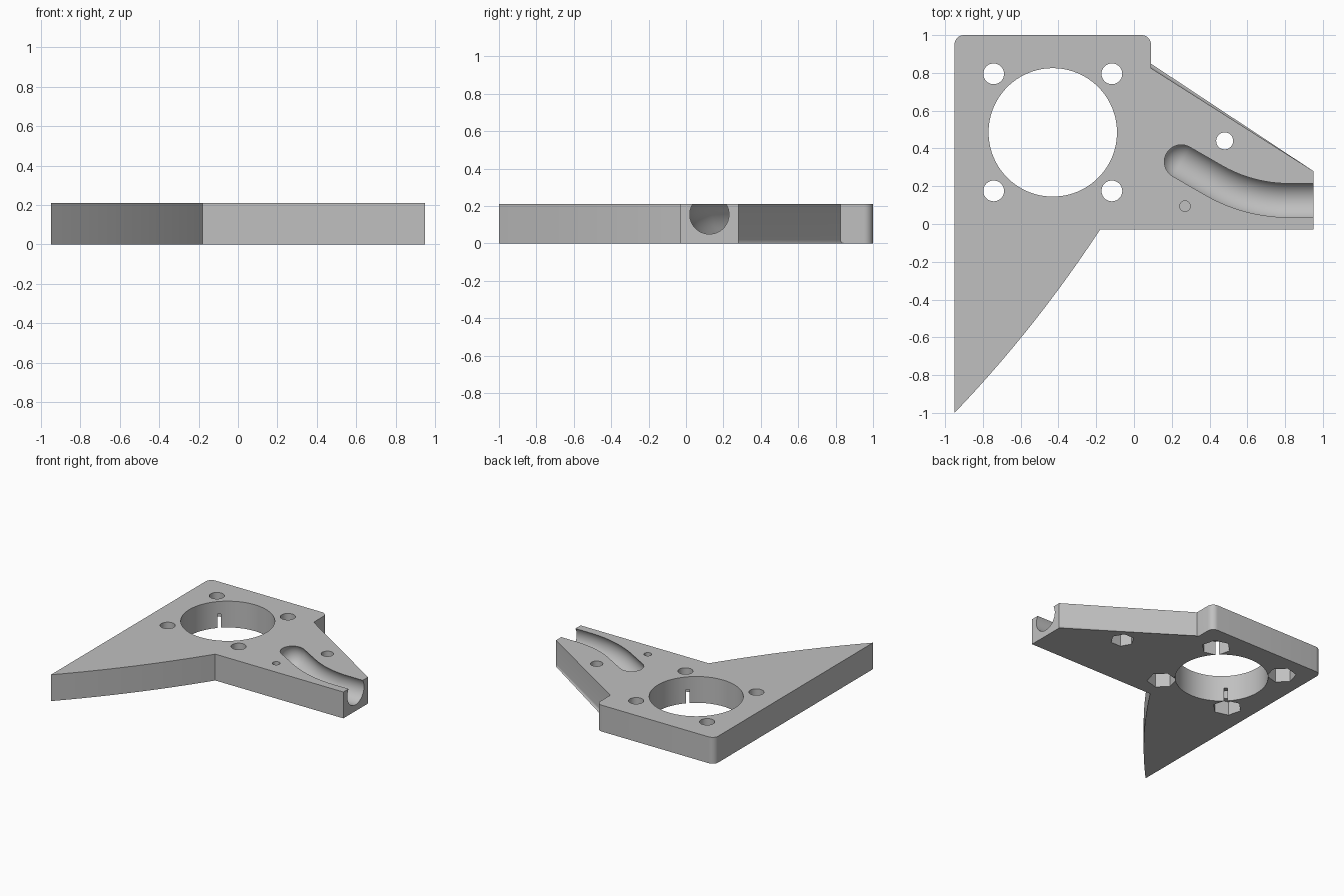
import bpy, bmesh, math
from mathutils import Vector

cube = bpy.data.objects.get("Cube")
if cube:
    bpy.data.objects.remove(cube, do_unlink=True)

T = 0.21                                  # plate thickness
RING = Vector((-0.43, 0.485))             # centre of the large opening

grey = bpy.data.materials.new("plain_grey")
grey.use_nodes = True
grey.diffuse_color = (0.53, 0.53, 0.53, 1)
grey.node_tree.nodes["Principled BSDF"].inputs["Base Color"].default_value = grey.diffuse_color


def make_object(name, bm):
    bmesh.ops.recalc_face_normals(bm, faces=bm.faces)
    mesh = bpy.data.meshes.new(name)
    bm.to_mesh(mesh)
    bm.free()
    obj = bpy.data.objects.new(name, mesh)
    bpy.context.collection.objects.link(obj)
    mesh.materials.append(grey)
    return obj


def prism(bm, points, z0, z1):
    """Extrude a flat outline between two heights."""
    low = [bm.verts.new((x, y, z0)) for x, y in points]
    high = [bm.verts.new((x, y, z1)) for x, y in points]
    bm.faces.new(low)
    bm.faces.new(high)
    for i in range(len(low)):
        j = (i + 1) % len(low)
        bm.faces.new((low[i], low[j], high[j], high[i]))


def circle(centre, r, n, turn=0.0):
    return [(centre[0] + r * math.cos(turn + math.tau * i / n),
             centre[1] + r * math.sin(turn + math.tau * i / n)) for i in range(n)]


# Plate outline: curved wing edge, arm, sloped shoulder, square head
tip, bend, root = Vector((-0.95, -1)), Vector((-0.52, -0.55)), Vector((-0.18, -0.03))
STEPS = 16
wing = [tip * (1 - t) ** 2 + bend * 2 * t * (1 - t) + root * t * t
        for t in (i / STEPS for i in range(STEPS + 1))]
outline = [tuple(p) for p in wing] + [
    (0.95, -0.03), (0.95, 0.28), (0.09, 0.825), (0.09, 1.0), (-0.95, 1.0)]
bm = bmesh.new()
prism(bm, outline, 0, T)

# Round the two upright corners of the head
corners = [e for e in bm.edges
           if all(v.co.y > 0.99 for v in e.verts) and abs(e.verts[0].co.z - e.verts[1].co.z) > 0.1]
bmesh.ops.bevel(bm, geom=corners, offset=0.05, segments=8, profile=0.5, affect='EDGES')

# Round the lower edge of the sloped shoulder
slope = [e for e in bm.edges
         if all(v.co.z < 0.001 and 0.2 < v.co.y < 0.9 and v.co.x > 0 for v in e.verts)]
bmesh.ops.bevel(bm, geom=slope, offset=0.02, segments=5, profile=0.5, affect='EDGES')
plate = make_object("mounting_plate", bm)


def cut(bm):
    """Subtract a solid from the plate."""
    cutter = make_object("cutter", bm)
    cutter.hide_render = True
    mod = plate.modifiers.new("cut", 'BOOLEAN')
    mod.operation = 'DIFFERENCE'
    mod.solver = 'EXACT'
    mod.object = cutter
    bpy.context.view_layer.objects.active = plate
    bpy.ops.object.modifier_apply(modifier=mod.name)
    bpy.data.objects.remove(cutter, do_unlink=True)


def cut_prism(points, z0=-0.1, z1=T + 0.1):
    bm = bmesh.new()
    prism(bm, points, z0, z1)
    cut(bm)


# Large opening
cut_prism(circle(RING, 0.34, 96))

# Four bolt holes, each nut pocket has a corner aimed at the opening
for sx in (-1, 1):
    for sy in (-1, 1):
        spot = RING + Vector((sx * 0.313, sy * 0.31))
        cut_prism(circle(spot, 0.055, 32))
        cut_prism(circle(spot, 0.108, 6, math.atan2(sy, sx)), z1=0.11)

# Arm bolt hole with nut pocket, and a small blind hole
arm_bolt = (0.48, 0.44)
cut_prism(circle(arm_bolt, 0.045, 32))
cut_prism(circle(arm_bolt, 0.088, 6), z1=0.11)
cut_prism(circle((0.27, 0.095), 0.028, 24), z0=0.09)

# Bent round channel: ball end, straight run, arc, open end
R, Z, BEND = 0.105, 0.155, 0.8
slant = math.radians(30)
start = Vector((0.25, 0.33))
along = Vector((math.cos(slant), -math.sin(slant)))
rings = []
for i in range(1, 13):
    a = math.pi / 2 * (1 - i / 12)
    rings.append((start - along * R * math.sin(a), R * math.cos(a), -slant))
for i in range(21):
    a = slant * (1 - i / 20)
    p = Vector((0.82 - BEND * math.sin(a), 0.125 + BEND * (1 - math.cos(a))))
    rings.append((p, R, -a))
rings.append((Vector((1.1, 0.125)), R, 0))

SIDES = 40
bm = bmesh.new()
loops = []
for p, r, heading in rings:
    across = Vector((-math.sin(heading), math.cos(heading)))
    loop = []
    for k in range(SIDES):
        a = math.tau * (k + 0.5) / SIDES
        q = p + across * r * math.cos(a)
        loop.append(bm.verts.new((q.x, q.y, Z + r * math.sin(a))))
    loops.append(loop)
for one, two in zip(loops, loops[1:]):
    for k in range(SIDES):
        j = (k + 1) % SIDES
        bm.faces.new((one[k], one[j], two[j], two[k]))
bm.faces.new(loops[0])
bm.faces.new(loops[-1])
cut(bm)

# Smooth the round walls, keep the edges sharp
bpy.ops.object.select_all(action='DESELECT')
plate.select_set(True)
bpy.context.view_layer.objects.active = plate
bpy.ops.object.shade_smooth_by_angle(angle=math.radians(30))
